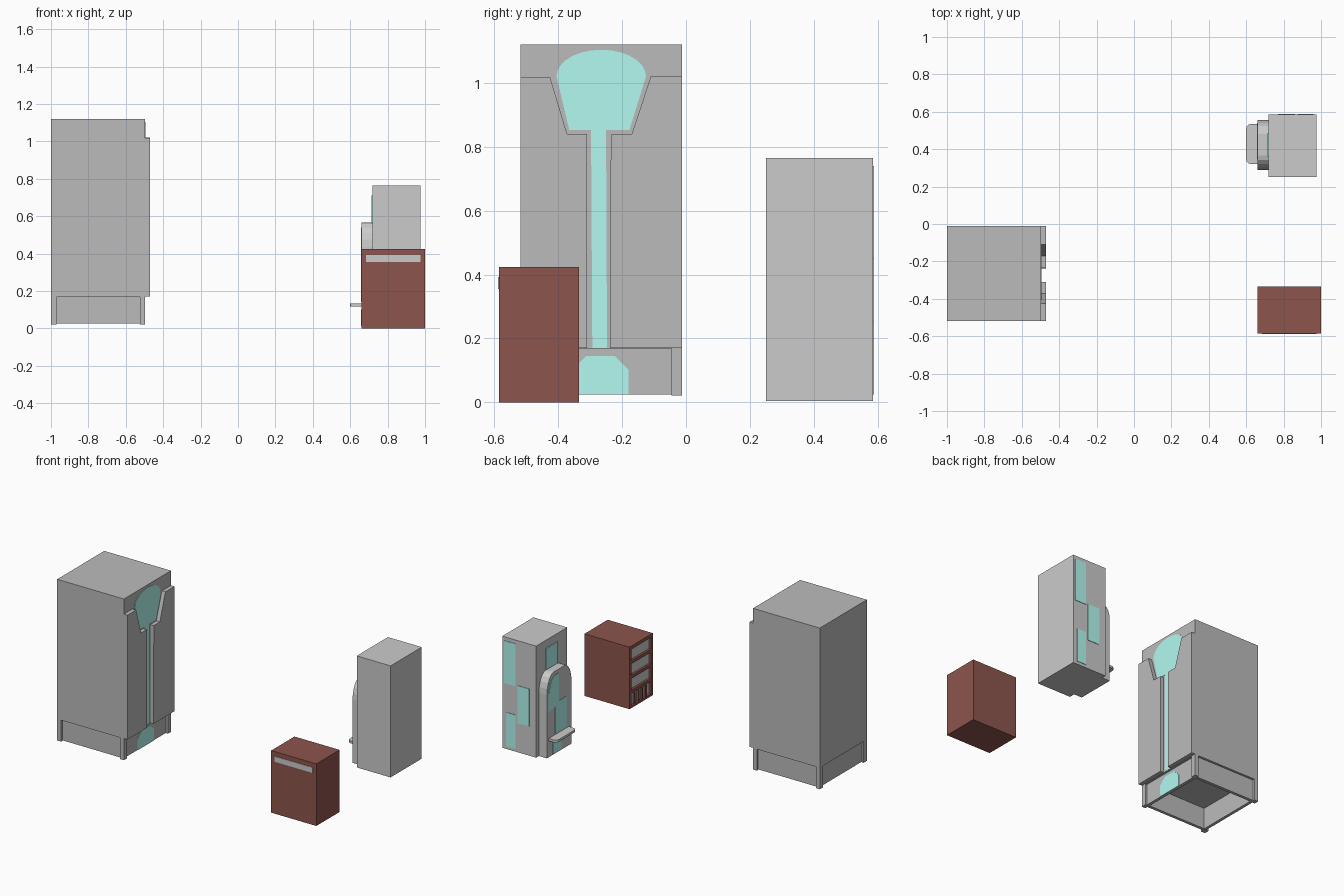
import bpy, bmesh, math

if "Cube" in bpy.data.objects:
    bpy.data.objects.remove(bpy.data.objects["Cube"])


def material(name, rgb):
    m = bpy.data.materials.new(name)
    m.diffuse_color = (*rgb, 1)
    m.use_nodes = True
    m.node_tree.nodes["Principled BSDF"].inputs["Base Color"].default_value = m.diffuse_color
    return m


DARK = material("dark_grey", (0.5, 0.5, 0.5))
RED = material("red_brown", (0.27, 0.09, 0.074))
GLASS = material("teal_glass", (0.45, 0.95, 0.88))


def prism(name, pts, axis, a, b, mat=None):
    """Extrude a 2D profile along x (pts = y,z), y (pts = x,z) or z (pts = x,y)."""
    def place(p, t):
        return {"x": (t, p[0], p[1]), "y": (p[0], t, p[1]), "z": (p[0], p[1], t)}[axis]
    bm = bmesh.new()
    lo = [bm.verts.new(place(p, a)) for p in pts]
    hi = [bm.verts.new(place(p, b)) for p in pts]
    bm.faces.new(lo)
    bm.faces.new(hi)
    n = len(pts)
    for i in range(n):
        j = (i + 1) % n
        bm.faces.new((lo[i], lo[j], hi[j], hi[i]))
    bmesh.ops.recalc_face_normals(bm, faces=bm.faces)
    me = bpy.data.meshes.new(name)
    bm.to_mesh(me)
    bm.free()
    ob = bpy.data.objects.new(name, me)
    bpy.context.collection.objects.link(ob)
    if mat:
        me.materials.append(mat)
    return ob


def rect(u0, u1, v0, v1):
    return [(u0, v0), (u1, v0), (u1, v1), (u0, v1)]


def box(name, x0, x1, y0, y1, z0, z1, mat=None):
    return prism(name, rect(x0, x1, y0, y1), "z", z0, z1, mat)


# Tall dark cabinet: body, legs and recessed plinth open below
box("tall_cabinet_body", -1, -0.497, -0.518, -0.012, 0.168, 1.12, DARK)
for i, (x0, x1) in enumerate([(-1, -0.97), (-0.525, -0.497)]):
    for j, (y0, y1) in enumerate([(-0.518, -0.485), (-0.045, -0.012)]):
        box(f"tall_cabinet_leg_{i}{j}", x0, x1, y0, y1, 0.022, 0.168, DARK)
X0, X1, Y0, Y1, T = -0.985, -0.51, -0.503, -0.027, 0.02
box("plinth_front", X0, X1, Y0, Y0 + T, 0.025, 0.168, DARK)
box("plinth_back", X0, X1, Y1 - T, Y1, 0.025, 0.168, DARK)
box("plinth_left", X0, X0 + T, Y0 + T, Y1 - T, 0.025, 0.168, DARK)
box("plinth_right", X1 - T, X1, Y0 + T, Y1 - T, 0.025, 0.168, DARK)

# Raised trim either side of the funnel
prism("trim_left", [(-0.518, 0.17), (-0.31, 0.17), (-0.31, 0.84), (-0.372, 0.84),
                    (-0.425, 1.017), (-0.518, 1.017)], "x", -0.497, -0.47, DARK)
prism("trim_right", [(-0.012, 0.17), (-0.238, 0.17), (-0.235, 0.838), (-0.17, 0.838),
                     (-0.11, 1.02), (-0.012, 1.02)], "x", -0.497, -0.47, DARK)

# Funnel-shaped glass with a domed top, and the plinth window
dome = [(-0.265 + 0.14 * math.cos(math.pi * k / 14), 1.02 + 0.083 * math.sin(math.pi * k / 14))
        for k in range(15)]
prism("funnel_glass", [(-0.293, 0.17), (-0.247, 0.17), (-0.25, 0.852), (-0.177, 0.852)]
      + dome + [(-0.365, 0.852), (-0.297, 0.852)], "x", -0.499, -0.495, GLASS)
prism("plinth_window", [(-0.355, 0.025), (-0.18, 0.025), (-0.18, 0.103), (-0.222, 0.145),
                        (-0.312, 0.145), (-0.355, 0.103)], "x", -0.512, -0.507, GLASS)

# Pale cabinet with arched door block
box("pale_cabinet_body", 0.72, 0.975, 0.25, 0.585, 0.005, 0.765)
arch = [(0.29, 0.005), (0.555, 0.005)]
r, h = 0.075, 0.13
for cy, start in [(0.48, 0), (0.365, 90)]:
    for k in range(6):
        t = math.radians(start + 18 * k)
        arch.append((cy + r * math.cos(t), 0.435 + h * math.sin(t)))
prism("arched_door", arch, "x", 0.66, 0.72)

# Projecting ledge with rounded outer corners
ledge = [(0.66, 0.32), (0.66, 0.535)]
for cy, start in [(0.51, 90), (0.345, 180)]:
    for k in range(4):
        t = math.radians(start + 30 * k)
        ledge.append((0.625 + 0.025 * math.cos(t), cy + 0.025 * math.sin(t)))
prism("door_ledge", ledge, "z", 0.117, 0.133)

# Staggered windows on the back and left faces
for i, w in enumerate([(0.875, 0.96, 0.45, 0.74), (0.77, 0.86, 0.205, 0.46),
                       (0.875, 0.945, 0.025, 0.255)]):
    prism(f"back_window_{i}", rect(*w), "y", 0.582, 0.588, GLASS)
prism("upper_window", rect(0.36, 0.485, 0.44, 0.71), "x", 0.715, 0.722, GLASS)
prism("door_window_0", [(0.43, 0.33), (0.54, 0.31), (0.54, 0.44), (0.515, 0.51),
                        (0.475, 0.54), (0.43, 0.54)], "x", 0.657, 0.662, GLASS)
prism("door_window_1", rect(0.345, 0.465, 0.14, 0.35), "x", 0.657, 0.662, GLASS)
prism("door_window_2", rect(0.40, 0.495, 0.012, 0.10), "x", 0.657, 0.662, GLASS)

# Red box: carcass behind, shelf frame on the left, grey shelf backs
F = 0.68
box("red_box_body", F, 1, -0.585, -0.335, 0, 0.423, RED)
for i, (y0, y1) in enumerate([(-0.585, -0.565), (-0.355, -0.335)]):
    box(f"shelf_side_{i}", 0.66, F, y0, y1, 0, 0.423, RED)
for i, (z0, z1) in enumerate([(0, 0.015), (0.1, 0.122), (0.2, 0.222), (0.3, 0.322), (0.4, 0.423)]):
    box(f"shelf_{i}", 0.66, F, -0.565, -0.355, z0, z1, RED)
for i, z in enumerate([0.015, 0.122, 0.222, 0.322]):
    box(f"shelf_back_{i}", F - 0.005, F + 0.002, -0.565, -0.355, z, z + 0.083)
for i in range(4):
    y = -0.525 + 0.04 * i
    box(f"divider_{i}", 0.663, F, y, y + 0.012, 0.015, 0.09, RED)

# Pale strip on the front of the red box
prism("front_strip", rect(0.685, 0.975, 0.355, 0.392), "y", -0.588, -0.583)
